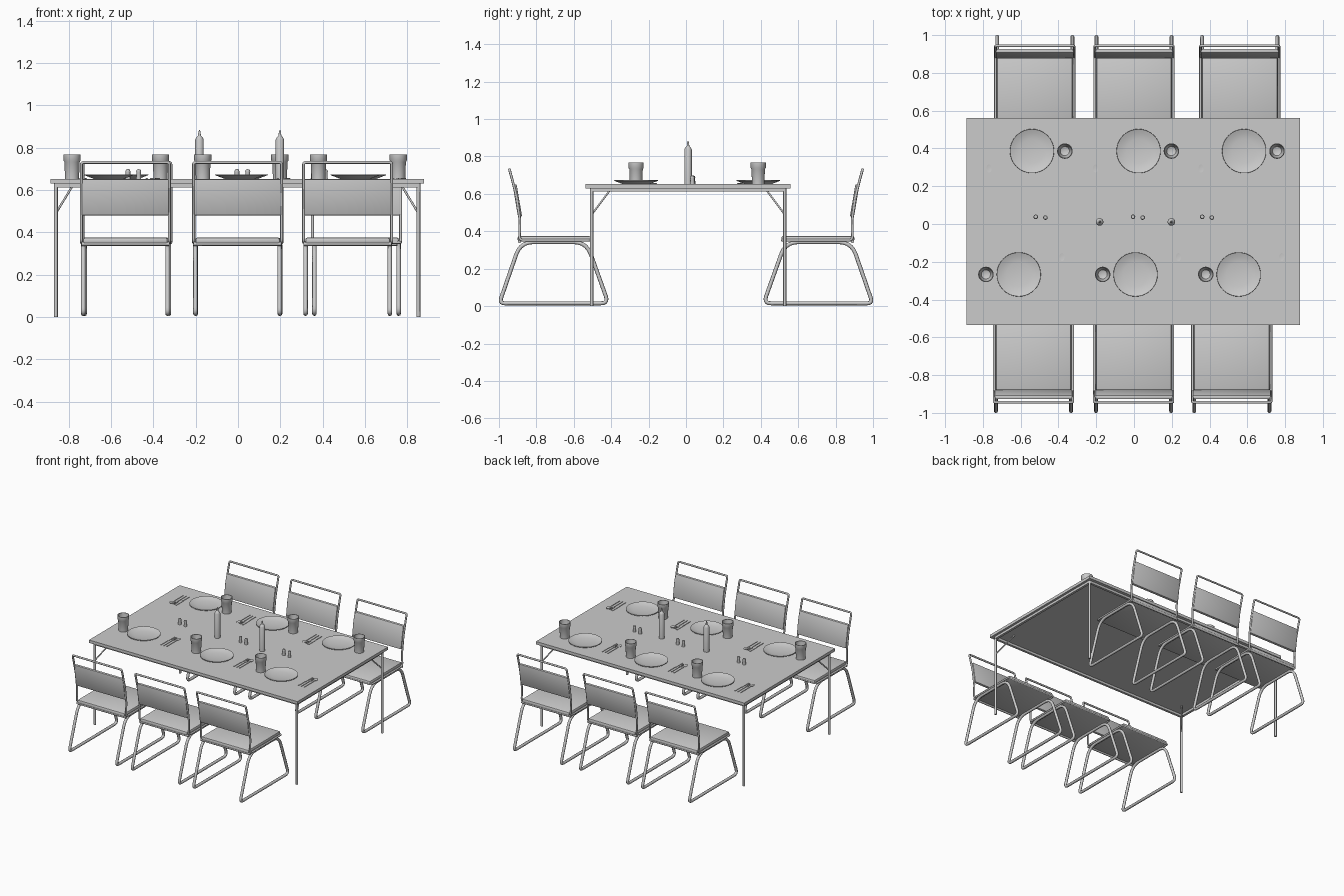
import bpy, bmesh, math
from mathutils import Vector

if "Cube" in bpy.data.objects:
    bpy.data.objects.remove(bpy.data.objects["Cube"])

TOP = 0.652  # table surface height


def finish(name, bm, angle=35):
    bmesh.ops.remove_doubles(bm, verts=bm.verts, dist=1e-5)
    bmesh.ops.recalc_face_normals(bm, faces=bm.faces)
    me = bpy.data.meshes.new(name)
    bm.to_mesh(me)
    bm.free()
    ob = bpy.data.objects.new(name, me)
    bpy.context.collection.objects.link(ob)
    smooth(ob, angle)
    return ob


def smooth(ob, angle=35):
    bpy.ops.object.select_all(action='DESELECT')
    ob.select_set(True)
    bpy.context.view_layer.objects.active = ob
    bpy.ops.object.shade_smooth_by_angle(angle=math.radians(angle))


def box(name, lo, hi, bevel=0.0):
    bm = bmesh.new()
    bmesh.ops.create_cube(bm, size=1)
    for v in bm.verts:
        v.co = [(a + b) / 2 + c * (b - a) for a, b, c in zip(lo, hi, v.co)]
    if bevel:
        bmesh.ops.bevel(bm, geom=bm.edges[:], offset=bevel, segments=2,
                        profile=0.5, affect='EDGES')
    return finish(name, bm)


def lathe(name, profile, loc=(0, 0, 0), steps=32):
    bm = bmesh.new()
    vs = [bm.verts.new((r, 0, z)) for r, z in profile]
    es = [bm.edges.new(p) for p in zip(vs, vs[1:])]
    bmesh.ops.spin(bm, geom=vs + es, cent=(0, 0, 0), axis=(0, 0, 1),
                   angle=math.tau, steps=steps)
    bmesh.ops.translate(bm, verts=bm.verts, vec=loc)
    return finish(name, bm)


def tube(name, pts, r, fillets=None, cyclic=False):
    """Round bar through the points, with rounded corners."""
    pts = [Vector(p) for p in pts]
    fillets = fillets or [0] * len(pts)
    path = []
    for i, (p, f) in enumerate(zip(pts, fillets)):
        if not f:
            path.append(p)
            continue
        a = p + (pts[i - 1] - p).normalized() * f
        b = p + (pts[(i + 1) % len(pts)] - p).normalized() * f
        for k in range(6):
            t = k / 5
            path.append(a * (1 - t) ** 2 + p * 2 * t * (1 - t) + b * t * t)
    cu = bpy.data.curves.new(name, 'CURVE')
    cu.dimensions = '3D'
    cu.bevel_depth, cu.bevel_resolution, cu.use_fill_caps = r, 2, True
    sp = cu.splines.new('POLY')
    sp.points.add(len(path) - 1)
    for q, p in zip(sp.points, path):
        q.co = (*p, 1)
    sp.use_cyclic_u = cyclic
    ob = bpy.data.objects.new(name, cu)
    bpy.context.collection.objects.link(ob)
    bpy.ops.object.select_all(action='DESELECT')
    ob.select_set(True)
    bpy.context.view_layer.objects.active = ob
    bpy.ops.object.convert(target='MESH')
    ob = bpy.context.view_layer.objects.active
    smooth(ob, 50)
    return ob


def place(parts, spots):
    """Put the parts at each (x, y, turn), sharing mesh data."""
    for part in parts:
        for i, (x, y, turn) in enumerate(spots):
            ob = part
            if i:
                ob = part.copy()
                bpy.context.collection.objects.link(ob)
            ob.location = (x, y, 0)
            ob.rotation_euler = (0, 0, turn)


# Table: top, under rails, legs and diagonal corner braces
CX, CY = -0.004, 0.012
box("table_top", (CX - 0.882, CY - 0.548, 0.63), (CX + 0.882, CY + 0.548, TOP))
LX, LY = 0.856, 0.516
for s in (-1, 1):
    y, x = CY + s * LY, CX + s * LX
    box("long_rail", (CX - LX, y - 0.009, 0.612), (CX + LX, y + 0.009, 0.631))
    box("short_rail", (x - 0.009, CY - LY, 0.612), (x + 0.009, CY + LY, 0.631))
    for t in (-1, 1):
        yy = CY + t * LY
        tube("table_leg", [(x, yy, 0), (x, yy, 0.63)], 0.009)
        tube("leg_brace", [(x, yy, 0.49), (x - s * 0.085, yy - t * 0.105, 0.63)], 0.005)

# Chair, modelled at the front with its back toward -y
chair = []
for s in (-1, 1):
    x = s * 0.199
    chair.append(tube("sled_leg", [(x, -0.998, 0.015), (x, -0.885, 0.342),
                                   (x, -0.532, 0.342), (x, -0.415, 0.015)],
                      0.0105, [0.03, 0.07, 0.07, 0.04], True))
w = 0.208
side = [(-0.515, 0.352), (-0.89, 0.352), (-0.888, 0.46), (-0.905, 0.58),
        (-0.93, 0.68), (-0.944, 0.73)]
loop = [(-w, y, z) for y, z in side] + [(w, y, z) for y, z in reversed(side)]
chair.append(tube("back_and_seat_frame", loop, 0.007,
                  [.012, .02, 0, 0, 0, .012, .012, 0, 0, 0, .02, .012], True))
chair.append(tube("rear_seat_rail", [(-w, -0.89, 0.345), (w, -0.89, 0.345)], 0.009))
chair.append(box("seat", (-0.2, -0.9, 0.345), (0.2, -0.51, 0.375), 0.01))
panel = box("back_panel", (-0.206, -0.011, -0.085), (0.206, 0.011, 0.085), 0.005)
for v in panel.data.vertices:  # lean the panel backwards
    v.co.y += -0.902 - v.co.z * 0.17
    v.co.z += 0.565
chair.append(panel)
place(chair, [(x, 0, 0) for x in (-0.532, -0.002, 0.518)] +
      [(x, 0, math.pi) for x in (-0.525, 0, 0.56)])

# Place setting around the plate centre: plate, cup, spoon, fork, knife
setting = [
    lathe("plate", [(0, 0), (0.07, 0), (0.117, 0.018), (0.116, 0.022), (0.095, 0.014),
                    (0.065, 0.008), (0, 0.006)], (0, 0, TOP), 40),
    lathe("cup", [(0, 0), (0.033, 0), (0.036, 0.08), (0.041, 0.088), (0.041, 0.116),
                  (0.037, 0.116), (0.033, 0.05), (0.024, 0.025), (0, 0.015)],
          (-0.174, 0, TOP)),
]
z0, z1 = TOP - 0.001, TOP + 0.004
spoon_bowl = lathe("spoon_bowl", [(0, 0), (0.01, 0), (0.014, 0.005), (0, 0.003)], steps=16)
for v in spoon_bowl.data.vertices:
    v.co = (v.co.x + 0.228, v.co.y * 1.5 + 0.092, v.co.z + TOP)
setting.append(spoon_bowl)
setting.append(box("spoon_handle", (0.2255, -0.05, z0), (0.2305, 0.075, z1)))
setting.append(box("fork_handle", (0.2015, -0.05, z0), (0.2065, 0.06, z1)))
setting.append(box("fork_neck", (0.195, 0.058, z0), (0.213, 0.068, z1)))
for x in (0.195, 0.2025, 0.21):
    setting.append(box("fork_tine", (x, 0.066, z0), (x + 0.003, 0.105, z1)))
setting.append(box("knife_handle", (0.176, -0.05, z0), (0.183, 0.03, z1)))
setting.append(box("knife_blade", (0.174, 0.028, z0), (0.186, 0.11, z1 - 0.001)))
place(setting, [(x, -0.267, 0) for x in (-0.61, 0.008, 0.554)] +
      [(x, 0.386, math.pi) for x in (-0.54, 0.024, 0.583)])

# Candles with wicks
for x in (-0.182, 0.198):
    lathe("candle", [(0, 0), (0.02, 0), (0.02, 0.185), (0.016, 0.194), (0.007, 0.204),
                     (0.005, 0.222), (0.002, 0.23), (0, 0.23)], (x, 0.011, TOP), 24)

# Salt and pepper shakers
for x in (-0.52, -0.005, 0.361):
    for dx, dy in ((0, 0.038), (0.051, 0.034)):
        lathe("shaker", [(0, 0), (0.012, 0), (0.011, 0.03), (0.012, 0.034), (0.009, 0.044),
                         (0, 0.046)], (x + dx, dy, TOP), 16)
